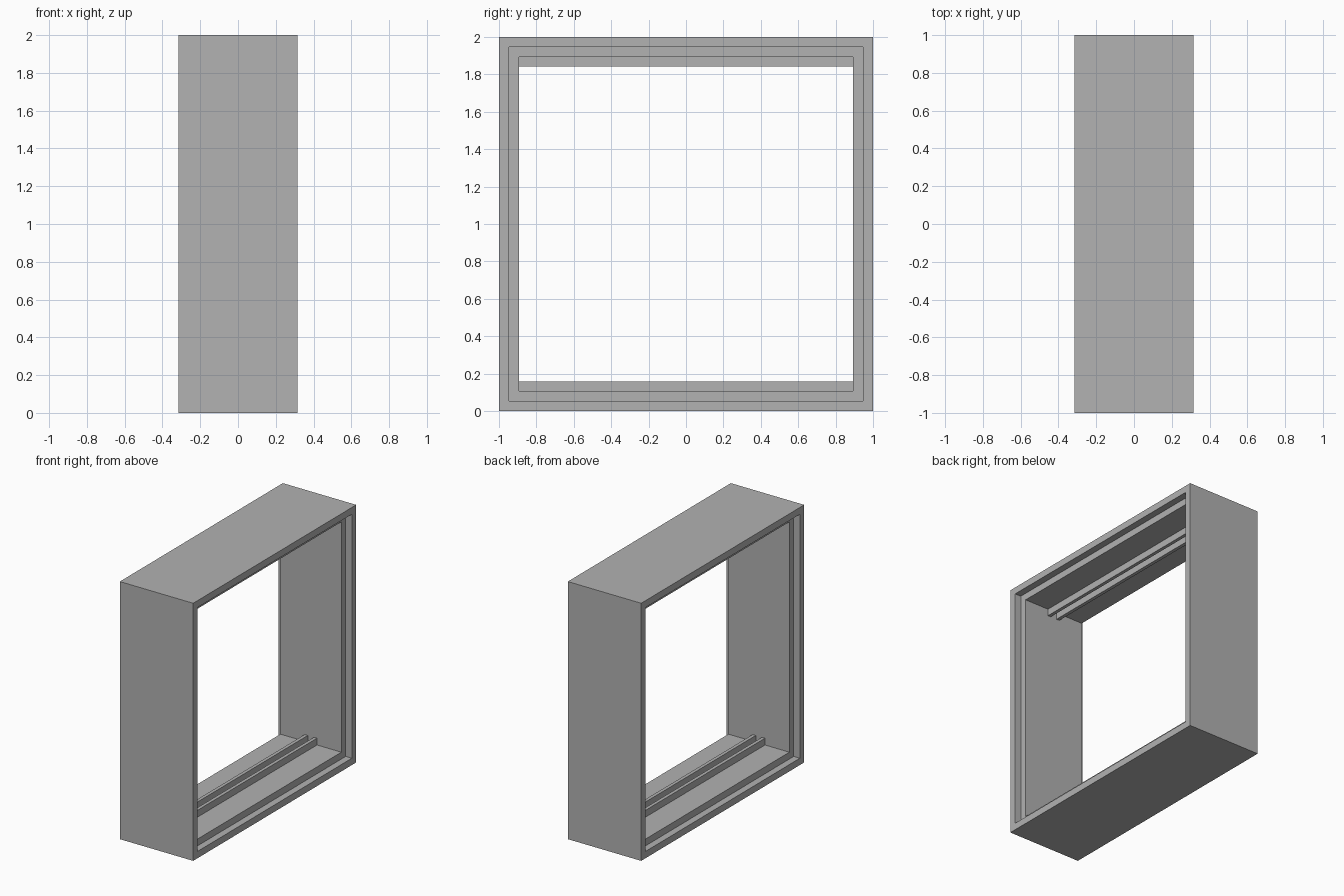
import bpy
import bmesh
from mathutils import Vector

cube = bpy.data.objects.get("Cube")
if cube:
    bpy.data.objects.remove(cube, do_unlink=True)

HALF_DEPTH = 0.315   # half the frame depth along x
STEP = 0.053         # rebate width and depth, also rail height
INNER = 1 - 2 * STEP

grey = bpy.data.materials.new("plain grey")
grey.use_nodes = True
colour = (0.445, 0.445, 0.445, 1)
grey.diffuse_color = colour
grey.node_tree.nodes["Principled BSDF"].inputs["Base Color"].default_value = colour


def add_object(name, bm):
    bmesh.ops.recalc_face_normals(bm, faces=bm.faces)
    mesh = bpy.data.meshes.new(name)
    bm.to_mesh(mesh)
    bm.free()
    mesh.materials.append(grey)
    obj = bpy.data.objects.new(name, mesh)
    bpy.context.collection.objects.link(obj)
    return obj


def square_frame(name, profile):
    """Sweep a closed (x, half width) profile round a square."""
    bm = bmesh.new()
    corners = [(-1, -1), (1, -1), (1, 1), (-1, 1)]
    rings = [[bm.verts.new((x, sy * h, 1 + sz * h)) for sy, sz in corners]
             for x, h in profile]
    for a, b in zip(rings, rings[1:] + rings[:1]):
        for i in range(4):
            j = (i + 1) % 4
            bm.faces.new((a[i], a[j], b[j], b[i]))
    return add_object(name, bm)


def box(name, centre, size):
    bm = bmesh.new()
    bmesh.ops.create_cube(bm, size=1)
    bmesh.ops.scale(bm, vec=Vector(size), verts=bm.verts)
    bmesh.ops.translate(bm, vec=Vector(centre), verts=bm.verts)
    return add_object(name, bm)


# Deep square frame with a stepped rebate round both openings
half_profile = [(HALF_DEPTH, 1), (HALF_DEPTH, 1 - STEP),
                (HALF_DEPTH - STEP, 1 - STEP), (HALF_DEPTH - STEP, INNER)]
mirrored = [(-x, h) for x, h in reversed(half_profile)]
square_frame("frame", half_profile + mirrored)

# Paired guide rails on the sill and under the head
rail_width = STEP / 2
for level, up in (("bottom", -1), ("top", 1)):
    for side, sx in (("right", -1), ("left", 1)):
        box(f"{level}_{side}_rail",
            (sx * 1.5 * rail_width, 0, 1 + up * (INNER - STEP / 2)),
            (rail_width, 2 * INNER, STEP))
